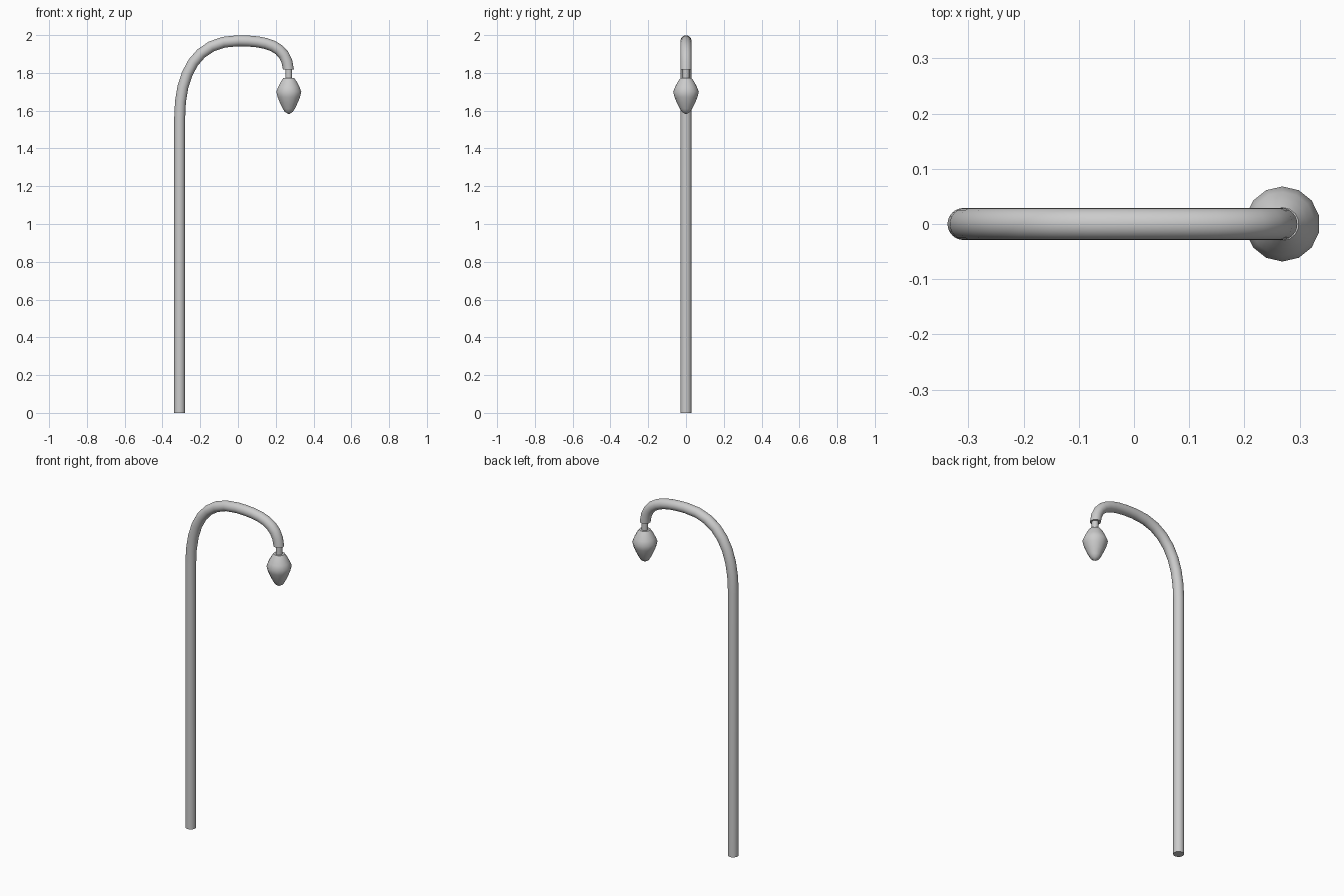
import bpy, bmesh, math
from mathutils import Vector
from mathutils.geometry import interpolate_bezier

if "Cube" in bpy.data.objects:
    bpy.data.objects.remove(bpy.data.objects["Cube"])


def skin(name, rings, angle):
    """Skin a list of vertex rings into a capped, smooth-shaded tube."""
    bm = bmesh.new()
    loops = [[bm.verts.new(p) for p in ring] for ring in rings]
    n = len(loops[0])
    for a, b in zip(loops, loops[1:]):
        for i in range(n):
            j = (i + 1) % n
            bm.faces.new((a[i], a[j], b[j], b[i]))
    bm.faces.new(loops[0])
    bm.faces.new(loops[-1])
    bmesh.ops.recalc_face_normals(bm, faces=bm.faces)
    mesh = bpy.data.meshes.new(name)
    bm.to_mesh(mesh)
    bm.free()
    obj = bpy.data.objects.new(name, mesh)
    bpy.context.collection.objects.link(obj)
    bpy.ops.object.select_all(action='DESELECT')
    obj.select_set(True)
    bpy.context.view_layer.objects.active = obj
    bpy.ops.object.shade_smooth_by_angle(angle=math.radians(angle))
    return obj


def lathe(name, profile, x, sides, angle=40):
    rings = []
    for r, z in profile:
        steps = [2 * math.pi * (i + 0.5) / sides for i in range(sides)]
        rings.append([(x + r * math.cos(a), r * math.sin(a), z) for a in steps])
    return skin(name, rings, angle)


def sweep(name, path, radius, sides):
    rings = []
    for i, p in enumerate(path):
        t = (path[min(i + 1, len(path) - 1)] - path[max(i - 1, 0)]).normalized()
        if i in (0, 1, len(path) - 1):
            t = Vector((0, 0, 1 if i < 2 else -1))  # vertical at both ends
        side, up = Vector((0, 1, 0)), Vector((0, 1, 0)).cross(t)
        rings.append([p + radius * (math.cos(a) * up + math.sin(a) * side)
                      for a in (2 * math.pi * k / sides for k in range(sides))])
    return skin(name, rings, 40)


def bend(*pts):
    return interpolate_bezier(*[Vector((x, 0, z)) for x, z in pts], 9)


# Straight post running into the curved crook
path = [Vector((-0.309, 0, 0))]
path += bend((-0.309, 1.56), (-0.309, 1.80), (-0.22, 1.97), (0, 1.97))
path += bend((0, 1.97), (0.15, 1.97), (0.257, 1.945), (0.267, 1.818))[1:]
sweep("curved_post", path, 0.029, 24)

# Neck holding the lamp
lathe("lamp_neck", [(0.018, 1.84), (0.018, 1.765)], 0.269, 14)

# Tapered bulb-shaped lamp
lathe("lamp_bulb", [(0.030, 1.772), (0.044, 1.752), (0.058, 1.725), (0.068, 1.70),
                    (0.061, 1.672), (0.049, 1.643), (0.032, 1.609),
                    (0.022, 1.594), (0.004, 1.583)], 0.269, 14)
